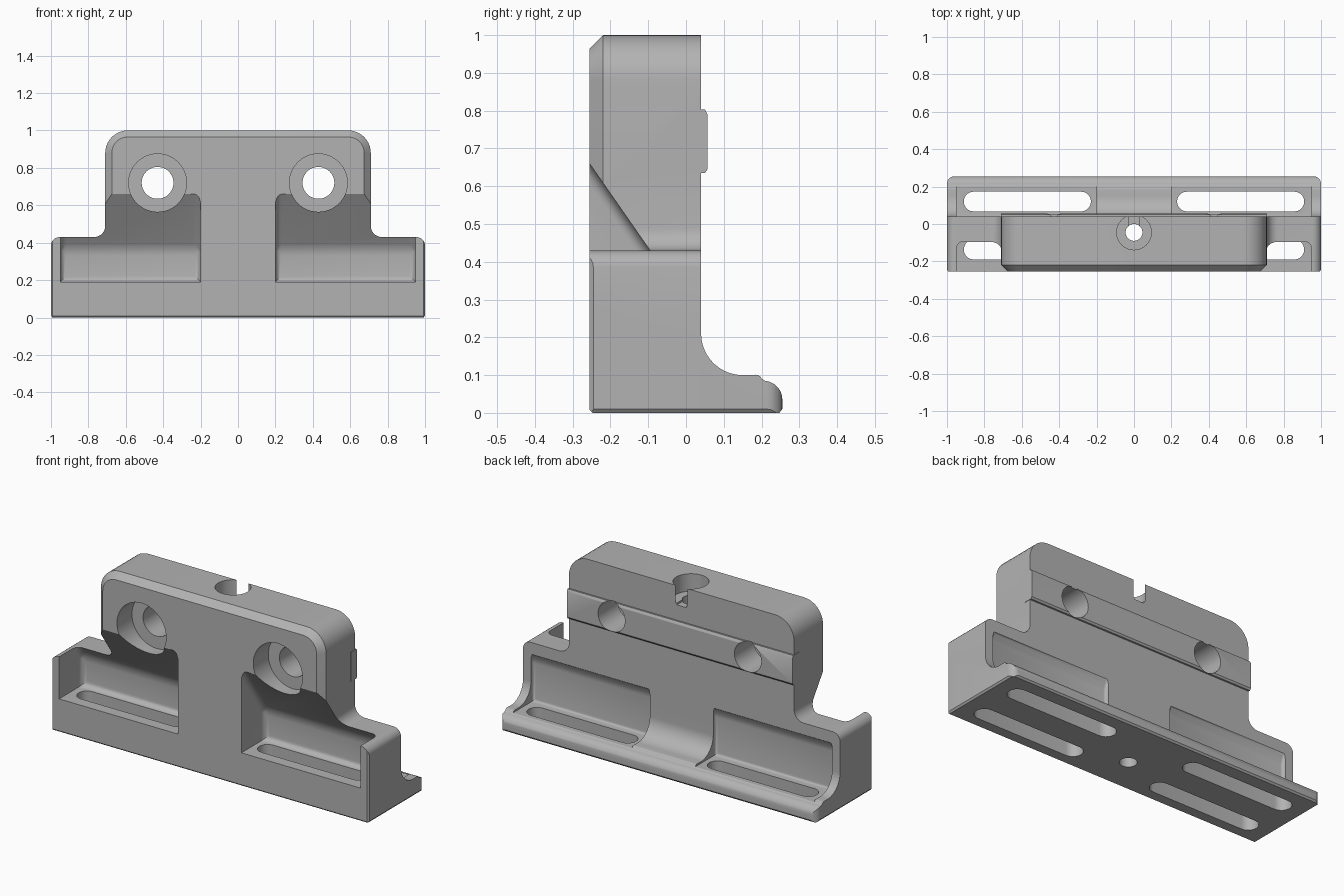
import bpy, bmesh, math
from mathutils import Vector

cube = bpy.data.objects.get("Cube")
if cube:
    bpy.data.objects.remove(cube)

grey = bpy.data.materials.new("satin_grey")
grey.use_nodes = True
grey.diffuse_color = (0.45, 0.45, 0.45, 1)
grey.node_tree.nodes["Principled BSDF"].inputs["Base Color"].default_value = (0.45, 0.45, 0.45, 1)


def arc(cx, cy, r, a0, a1, n=10):
    """Points on an arc, angles in degrees."""
    steps = [math.radians(a0 + (a1 - a0) * i / n) for i in range(n + 1)]
    return [(cx + r * math.cos(a), cy + r * math.sin(a)) for a in steps]


def mirrored(half):
    """Close a right-hand outline with its mirror image."""
    return half + [(-x, z) for x, z in reversed(half)]


def prism(name, outline, axis, lo, hi, bevel=0, pick=None, segments=1):
    """Extrude a 2D outline along an axis and optionally bevel picked edges."""
    place = {"x": lambda p, t: (t, p[0], p[1]),
             "y": lambda p, t: (p[0], t, p[1]),
             "z": lambda p, t: (p[0], p[1], t)}[axis]
    bm = bmesh.new()
    a = [bm.verts.new(place(p, lo)) for p in outline]
    b = [bm.verts.new(place(p, hi)) for p in outline]
    bm.faces.new(a)
    bm.faces.new(b[::-1])
    for i in range(len(a)):
        j = (i + 1) % len(a)
        bm.faces.new((a[j], a[i], b[i], b[j]))
    bmesh.ops.recalc_face_normals(bm, faces=bm.faces)
    if bevel:
        edges = [e for e in bm.edges if all(pick(v.co) for v in e.verts)]
        bmesh.ops.bevel(bm, geom=edges, offset=bevel, segments=segments,
                        profile=0.5, affect="EDGES", clamp_overlap=True)
    mesh = bpy.data.meshes.new(name)
    bm.to_mesh(mesh)
    bm.free()
    mesh.materials.append(grey)
    obj = bpy.data.objects.new(name, mesh)
    bpy.context.collection.objects.link(obj)
    return obj


def combine(target, tool, mode):
    """Apply a boolean and discard the tool."""
    tool.hide_render = True
    mod = target.modifiers.new("shape", "BOOLEAN")
    mod.operation, mod.solver, mod.object = mode, "EXACT", tool
    bpy.context.view_layer.objects.active = target
    bpy.ops.object.modifier_apply(modifier=mod.name)
    bpy.data.objects.remove(tool)


def circle(x, y, r):
    return arc(x, y, r, 0, 360, 48)[:-1]


def stadium(x0, x1, y, r):
    return arc(x1 - r, y, r, -90, 90) + arc(x0 + r, y, r, 90, 270)


# Base: foot side profile trimmed by the front and plan outlines
foot = [(-0.247, 0), (0.247, 0), (0.255, 0.01)]
foot += arc(0.205, 0.035, 0.05, 0, 85) + arc(0.185, 0.085, 0.016, 20, 90, 4)
foot += arc(0.15, 0.21, 0.11, 270, 180, 14) + [(0.04, 0.6), (-0.255, 0.6), (-0.255, 0.008)]
body = prism("bracket_body", foot, "x", -1, 1)
front = [(0.992, -0.1), (0.992, 0), (1, 0.01)] + arc(0.955, 0.385, 0.045, 0, 90, 6)
front += arc(0.77, 0.49, 0.06, 270, 180, 8)
combine(body, prism("front_trim", mirrored(front), "y", -0.5, 0.5), "INTERSECT")
plan = [(0.992, -0.4), (0.992, -0.255), (1, -0.245)] + arc(0.96, 0.215, 0.04, 0, 90, 6)
combine(body, prism("plan_trim", mirrored(plan), "z", -0.1, 1), "INTERSECT")

# Upper block with a chamfered front rim
block = mirrored([(0.71, 0.3)] + arc(0.59, 0.88, 0.12, 0, 90))
combine(body, prism("upper_block", block, "y", -0.255, 0.04, 0.035,
                    lambda c: c.y < -0.25), "UNION")

# Raised locating strip across the back
strip = [(0.0, 0.635), (0.05, 0.635), (0.057, 0.645), (0.057, 0.79), (0.05, 0.803), (0.0, 0.803)]
combine(body, prism("back_strip", strip, "x", -0.712, 0.712), "UNION")

front_pocket = [(-0.5, 0.19), (-0.05, 0.19), (-0.05, 0.365), (-0.46, 0.954), (-0.5, 0.954)]
rear_pocket = [(0.02, 0.09), (0.3, 0.09), (0.3, 0.37), (0.04, 0.37), (0.02, 0.32)]

for side in (-1, 1):
    lo, hi = sorted((side * 0.2, side * 0.95))
    # Undercut front pocket and shallow rear pocket
    combine(body, prism("front_pocket", front_pocket, "x", lo, hi, 0.06,
                        lambda c: c.y > -0.47, 5), "DIFFERENCE")
    # Finish the outer edge of the sloped cut beyond the pocket corner
    combine(body, prism("rear_pocket", rear_pocket, "x", lo, hi, 0.015,
                        lambda c: c.y < 0.1, 3), "DIFFERENCE")
    # Mounting slots through the foot
    lo, hi = sorted((side * 0.23, side * 0.91))
    for y in (-0.137, 0.12):
        combine(body, prism("slot", stadium(lo, hi, y, 0.053), "z", -0.1, 0.25), "DIFFERENCE")
    # Counterbored cross holes
    x = side * 0.43
    combine(body, prism("bolt_hole", circle(x, 0.72, 0.085), "y", -0.5, 0.3), "DIFFERENCE")
    combine(body, prism("counterbore", circle(x, 0.72, 0.155), "y", -0.5, -0.12), "DIFFERENCE")

# Vertical centre hole, its counterbore and the notch behind it
combine(body, prism("centre_hole", circle(0, -0.045, 0.045), "z", -0.1, 1.1), "DIFFERENCE")
combine(body, prism("centre_counterbore", circle(0, -0.045, 0.093), "z", 0.9, 1.1), "DIFFERENCE")
notch = [(-0.03, -0.045), (0.03, -0.045), (0.03, 0.2), (-0.03, 0.2)]
combine(body, prism("rear_notch", notch, "z", 0.89, 1.1), "DIFFERENCE")

# Smooth the curved faces, keep machined edges crisp
bpy.ops.object.select_all(action="DESELECT")
body.select_set(True)
bpy.context.view_layer.objects.active = body
bpy.ops.object.shade_smooth_by_angle(angle=math.radians(30))
